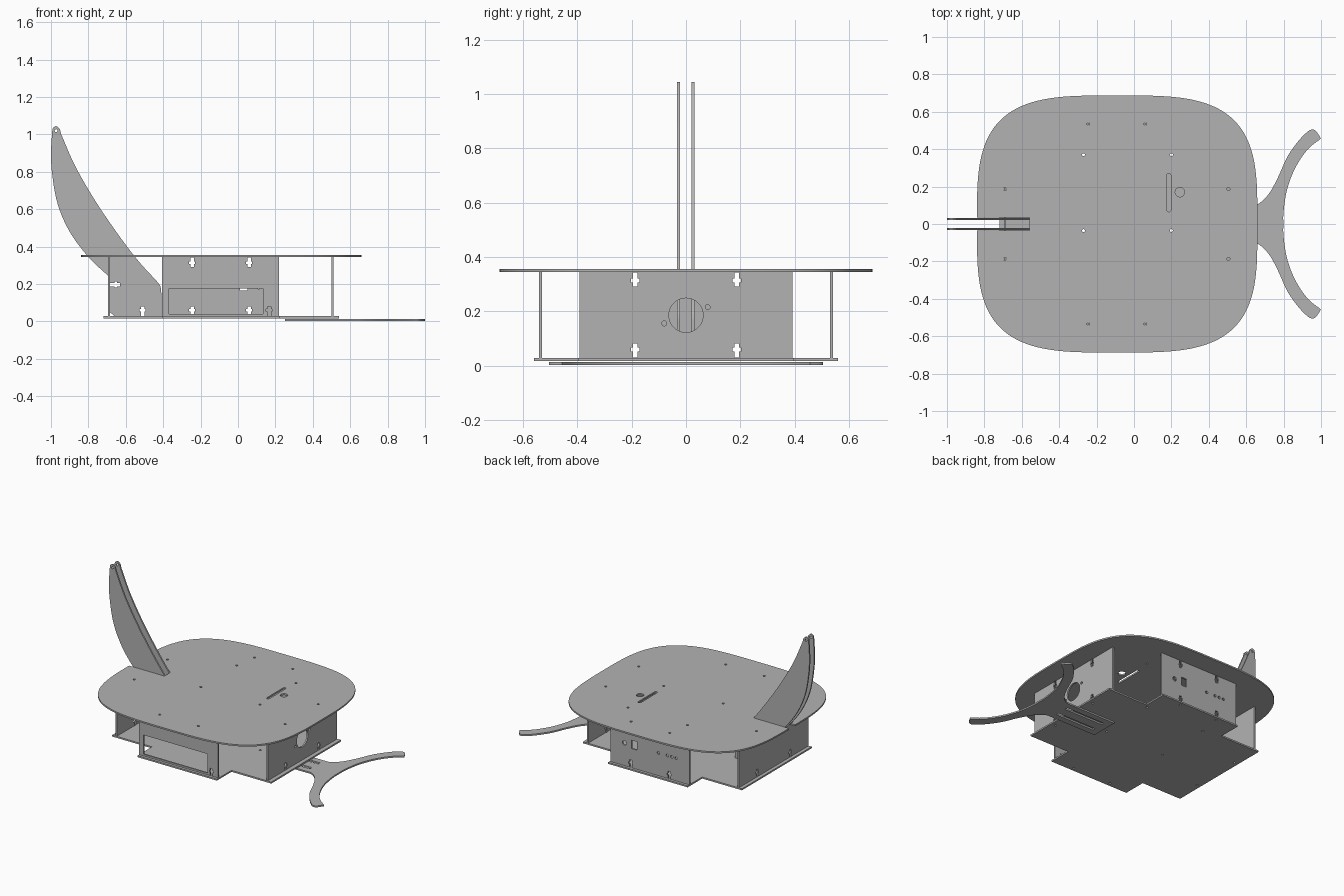
import bpy, bmesh
from math import sin, cos, pi, radians, copysign
from mathutils import Matrix, Vector

if "Cube" in bpy.data.objects:
    bpy.data.objects.remove(bpy.data.objects["Cube"])

grey = bpy.data.materials.new("sheet_grey")
grey.use_nodes = True
grey.diffuse_color = (0.448, 0.448, 0.448, 1)
grey.node_tree.nodes["Principled BSDF"].inputs["Base Color"].default_value = grey.diffuse_color

T = 0.011           # sheet thickness
FLOOR, ROOF = 0.028, 0.344

# Local (u, v, thickness) axes of each sheet direction
PLANES = {
    "flat": Matrix.Identity(3),
    "front": Matrix(((1, 0, 0), (0, 0, -1), (0, 1, 0))),
    "side": Matrix(((0, 0, 1), (1, 0, 0), (0, 1, 0))),
}
NORMAL = {"flat": (0, 0, 1), "front": (0, 1, 0), "side": (1, 0, 0)}


def sheet(name, plane, pos, outline, holes=()):
    """Cut sheet with holes, centred at pos along its normal."""
    cu = bpy.data.curves.new(name + "_profile", "CURVE")
    cu.dimensions, cu.fill_mode, cu.extrude = "2D", "BOTH", T / 2
    for loop in [outline, *holes]:
        sp = cu.splines.new("POLY")
        sp.points.add(len(loop) - 1)
        for p, (u, v) in zip(sp.points, loop):
            p.co = (u, v, 0, 1)
        sp.use_cyclic_u = True
    tmp = bpy.data.objects.new(name + "_tmp", cu)
    bpy.context.collection.objects.link(tmp)
    bpy.context.view_layer.update()
    dg = bpy.context.evaluated_depsgraph_get()
    me = bpy.data.meshes.new_from_object(tmp.evaluated_get(dg))
    bpy.data.objects.remove(tmp)
    bpy.data.curves.remove(cu)
    me.transform(Matrix.Translation(Vector(NORMAL[plane]) * pos) @ PLANES[plane].to_4x4())
    bm = bmesh.new()
    bm.from_mesh(me)
    bmesh.ops.remove_doubles(bm, verts=bm.verts, dist=1e-5)
    bmesh.ops.recalc_face_normals(bm, faces=bm.faces)
    bm.to_mesh(me)
    bm.free()
    me.name = name
    me.materials.clear()
    me.materials.append(grey)
    ob = bpy.data.objects.new(name, me)
    bpy.context.collection.objects.link(ob)
    bpy.ops.object.select_all(action="DESELECT")
    ob.select_set(True)
    bpy.context.view_layer.objects.active = ob
    bpy.ops.object.shade_smooth_by_angle(angle=radians(30))
    return ob


def circle(u, v, r, n=16):
    return [(u + r * cos(2 * pi * i / n), v + r * sin(2 * pi * i / n)) for i in range(n)]


def rect(u0, v0, u1, v1):
    return [(u0, v0), (u1, v0), (u1, v1), (u0, v1)]


def t_slot(u, v, du, dv):
    """Bolt-and-nut slot starting at (u, v) and running along (du, dv)."""
    half = [(0.001, 0.009), (0.024, 0.009), (0.024, 0.016), (0.038, 0.016),
            (0.038, 0.009), (0.053, 0.009)]
    pts = half + [(a, -b) for a, b in reversed(half)]
    return [(u + a * du - b * dv, v + a * dv + b * du) for a, b in pts]


def smooth(pts, steps=6):
    """Catmull-Rom curve through the points."""
    p = [Vector(q) for q in pts]
    p = [2 * p[0] - p[1]] + p + [2 * p[-1] - p[-2]]
    out = []
    for a, b, c, d in zip(p, p[1:], p[2:], p[3:]):
        for i in range(steps):
            t = i / steps
            q = 0.5 * (2 * b + (c - a) * t + (2 * a - 5 * b + 4 * c - d) * t ** 2
                       + (3 * b - a - 3 * c + d) * t ** 3)
            out.append(tuple(q))
    return out + [tuple(p[-2])]


# Top plate: rounded square with a notch for the fins
CX, RX, RY, N = -0.09, 0.75, 0.6875, 120
rim = []
for i in range(N):
    a = -pi + 2 * pi * (i + 0.5) / N
    c, s = cos(a), sin(a)
    rim.append((CX + RX * copysign(abs(c) ** (2 / 3.5), c), RY * copysign(abs(s) ** (2 / 3.5), s)))
rim = [p for p in rim if p[0] > 0 or abs(p[1]) > 0.036]
rim += [(CX - RX, 0.034), (-0.56, 0.034), (-0.56, -0.034), (CX - RX, -0.034)]
inner_bolts = [(x, y) for x in (-0.27, 0.2) for y in (0.37, -0.035)]
wall_bolts = [(x, y) for x in (-0.245, 0.06) for y in (0.535, -0.535)]
wall_bolts += [(x, y) for x in (-0.69, 0.505) for y in (0.187, -0.187)]
bolts = [circle(x, y, 0.008, 12) for x, y in inner_bolts + wall_bolts]
cable_slot = [(0.186 + 0.011 * cos(a * pi / 8), (0.259 if a <= 8 else 0.076) + 0.011 * sin(a * pi / 8))
              for a in range(17)]
sheet("top_plate", "flat", ROOF + T / 2, rim, bolts + [cable_slot, circle(0.245, 0.17, 0.025, 24)])

# Bottom plate: plus shape
plus = [(-0.72, -0.395), (-0.405, -0.395), (-0.405, -0.56), (0.225, -0.56), (0.225, -0.395), (0.54, -0.395)]
plus += [(x, -y) for x, y in reversed(plus)]
sheet("bottom_plate", "flat", FLOOR - T / 2, plus, bolts)

# End walls
end_slots = [t_slot(y, z, 0, d) for y in (-0.187, 0.187) for z, d in ((FLOOR, 1), (ROOF, -1))]
end_rect = rect(-0.392, FLOOR, 0.392, ROOF)
sheet("right_end_wall", "side", 0.505, end_rect, end_slots + [
    circle(0, 0.185, 0.063, 40), circle(0.08, 0.215, 0.009), circle(-0.08, 0.155, 0.009)])
sheet("left_end_wall", "side", -0.69, end_rect, end_slots)

# Front wall with a window, back wall with port holes
long_rect = rect(-0.405, FLOOR, 0.22, ROOF)
top_slots = [t_slot(x, ROOF, 0, -1) for x in (-0.245, 0.06)]
low_slots = [t_slot(x, FLOOR, 0, 1) for x in (-0.245, 0.06)]
sheet("front_wall", "front", -0.535, long_rect, top_slots + [
    t_slot(0.167, FLOOR, 0, 1), rect(-0.37, 0.04, 0.135, 0.177)])
ports = [circle(x, 0.19, 0.01) for x in (-0.16, -0.23, -0.265, -0.3)]
sheet("back_wall", "front", 0.535, long_rect, top_slots + low_slots + ports + [
    circle(0.11, 0.19, 0.016), rect(0.01, 0.165, 0.052, 0.225)])

# Pair of tall curved fins
outer = smooth([(-0.685, 0.235), (-0.8, 0.345), (-0.9, 0.48), (-0.965, 0.63), (-0.995, 0.8),
                (-0.999, 0.92), (-0.993, 1.02)])
tip = smooth([(-0.99, 1.035), (-0.972, 1.044), (-0.953, 1.03)], 4)
inner = smooth([(-0.945, 1.0), (-0.87, 0.83), (-0.76, 0.64), (-0.63, 0.45), (-0.53, 0.32),
                (-0.43, 0.21), (-0.413, 0.18), (-0.41, 0.15)])
fin = [(-0.66, FLOOR), (-0.685, 0.05)] + outer + tip + inner + [(-0.41, FLOOR)]
for side, y in (("front", -0.027), ("back", 0.026)):
    sheet(side + "_fin", "front", y, fin, [
        circle(-0.972, 1.02, 0.008), t_slot(-0.685, 0.197, 1, 0), t_slot(-0.51, FLOOR, 0, 1)])

# Forked bumper reaching out under the body
arm_out = smooth([(0.6, 0.1), (0.66, 0.105), (0.72, 0.16), (0.77, 0.25), (0.82, 0.36), (0.88, 0.445),
                  (0.93, 0.495), (0.955, 0.505), (0.975, 0.495), (1.0, 0.457)])
arm_in = smooth([(1.0, 0.457), (0.93, 0.4), (0.865, 0.305), (0.82, 0.19), (0.8, 0.07), (0.798, 0.0)])
half = [(0.25, 0.1)] + arm_out + arm_in[1:]
fork = half + [(x, -y) for x, y in reversed(half[:-1])]
sheet("forked_bumper", "flat", 0.0015 + T / 2, fork,
      [rect(0.3, y - 0.011, 0.61, y + 0.011) for y in (-0.045, 0.045)])
